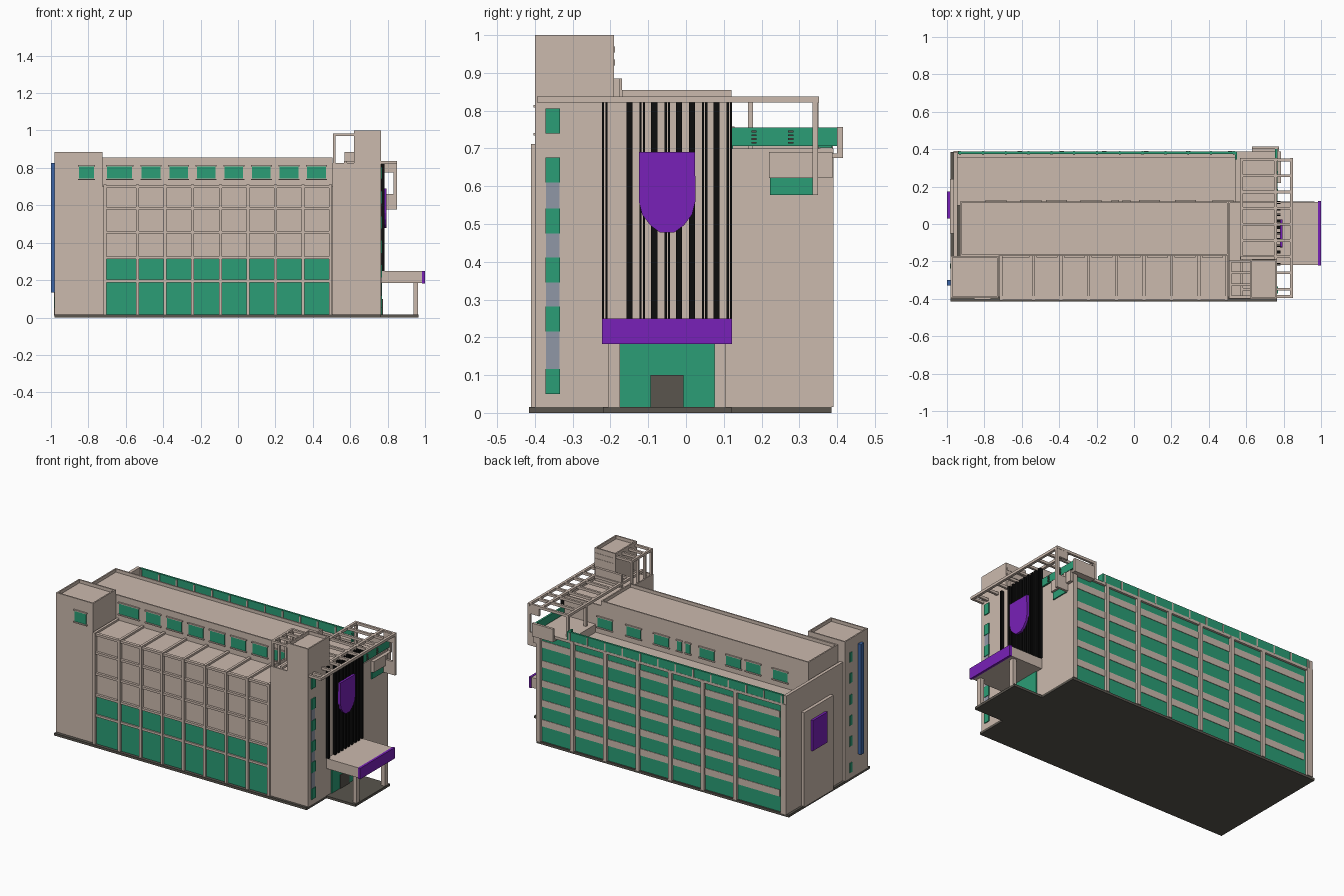
import bpy, bmesh

cube = bpy.data.objects.get("Cube")
if cube:
    bpy.data.objects.remove(cube, do_unlink=True)


def material(name, color):
    m = bpy.data.materials.new(name)
    m.use_nodes = True
    m.diffuse_color = (*color, 1)
    m.node_tree.nodes["Principled BSDF"].inputs["Base Color"].default_value = (*color, 1)
    return m


beige = material("beige_concrete", (0.60, 0.49, 0.42))
green = material("green_glass", (0.024, 0.34, 0.18))
purple = material("purple_panel", (0.19, 0.015, 0.48))
blue = material("blue_strip", (0.045, 0.13, 0.38))
dark = material("dark_base", (0.10, 0.09, 0.075))
grey = material("grey_blue_panel", (0.28, 0.31, 0.38))
black = material("black_fin", (0.004, 0.004, 0.004))


def finish(name, bm, mat):
    bmesh.ops.recalc_face_normals(bm, faces=bm.faces)
    me = bpy.data.meshes.new(name)
    bm.to_mesh(me)
    bm.free()
    me.materials.append(mat)
    ob = bpy.data.objects.new(name, me)
    bpy.context.collection.objects.link(ob)
    return ob


def boxes(name, mat, spans):
    """One object from boxes given as (x range, y range, z range)."""
    bm = bmesh.new()
    for span in spans:
        vs = bmesh.ops.create_cube(bm, size=1)["verts"]
        for v in vs:
            v.co = [(a + b) / 2 + c * (b - a) for c, (a, b) in zip(v.co, span)]
    return finish(name, bm, mat)


def box(name, mat, x, y, z):
    return boxes(name, mat, [(x, y, z)])


def roofed(name, x, y, z, rim=0.012, drop=0.02):
    """Block with a low parapet: the inset top face is sunk."""
    ob = box(name, beige, x, y, z)
    bm = bmesh.new()
    bm.from_mesh(ob.data)
    bm.faces.ensure_lookup_table()
    top = max(bm.faces, key=lambda f: f.calc_center_median().z)
    bmesh.ops.inset_region(bm, faces=[top], thickness=rim)
    inner = bmesh.ops.extrude_face_region(bm, geom=[top])["geom"]
    for v in (g for g in inner if isinstance(g, bmesh.types.BMVert)):
        v.co.z -= drop
    bmesh.ops.delete(bm, geom=[top], context="FACES")
    bm.to_mesh(ob.data)
    bm.free()
    return ob


def around(c, w):
    return (c - w / 2, c + w / 2)


# Ground slab and main masses
boxes("base_slab", dark, [((-0.98, 0.765), (-0.415, 0.385), (0, 0.015)),
                          ((0.76, 0.965), (-0.22, 0.12), (0, 0.015))])
roofed("left_tower", (-0.98, -0.725), (-0.395, -0.17), (0.015, 0.885))
roofed("upper_storey", (-0.93, 0.505), (-0.17, 0.12), (0.015, 0.855))
box("front_block", beige, (-0.73, 0.51), (-0.39, -0.17), (0.015, 0.70))
box("rear_block", beige, (-0.95, 0.55), (0.10, 0.37), (0.015, 0.65))
box("rear_corner_block", beige, (0.54, 0.765), (0.10, 0.37), (0.015, 0.70))
box("left_wall", beige, (-0.965, -0.945), (-0.18, 0.385), (0.015, 0.755))
roofed("entrance_block", (0.505, 0.765), (-0.40, 0.12), (0.015, 0.825))
roofed("stair_tower", (0.62, 0.765), (-0.40, -0.19), (0.80, 1.0))
box("tower_shoulder", beige, (0.57, 0.75), (-0.19, -0.175), (0.80, 0.885))

# Front facade: glass below, recessed panels above, grid of fins and rails
box("front_glazing", green, (-0.71, 0.495), (-0.396, -0.389), (0.015, 0.315))
fin_x = [-0.71] + [-0.537 + i * 0.1475 for i in range(8)]
boxes("front_fins", beige,
      [(around(x, 0.016), (-0.41, -0.17), (0.01, 0.712)) for x in fin_x])
boxes("front_rails", beige,
      [((-0.71, 0.495), (-0.405, -0.385), around(z, 0.014))
       for z in (0.195, 0.32, 0.455, 0.585, 0.70)])

# Upper windows on both long sides, with thin frames
front_windows = [(-0.81, 0.08, -0.395), (-0.633, 0.135, -0.17)]
front_windows += [(-0.465 + i * 0.1475, 0.1, -0.17) for i in range(7)]
boxes("front_upper_windows", green,
      [(around(x, w), around(y, 0.008), (0.742, 0.808)) for x, w, y in front_windows])
boxes("front_window_frames", beige,
      [(around(x, w + 0.012), around(y, 0.018), around(z, 0.007))
       for x, w, y in front_windows for z in (0.738, 0.812)])
rear_windows = [(x, 0.1) for x in (0.475, 0.276, 0.084, -0.23, -0.415, -0.55, -0.737)]
rear_windows += [(-0.04, 0.03), (-0.10, 0.03)]
boxes("rear_upper_windows", green,
      [(around(x, w), around(0.12, 0.008), (0.69, 0.75)) for x, w in rear_windows])
boxes("rear_window_frames", beige,
      [(around(x, w + 0.012), around(0.12, 0.018), around(z, 0.007))
       for x, w in rear_windows for z in (0.686, 0.754)])

# Rear facade: glazing, spandrel bands, fins and glass parapet
box("rear_glazing", green, (-0.93, 0.75), (0.365, 0.374), (0.015, 0.685))
boxes("rear_spandrels", beige,
      [((-0.91, 0.745), (0.365, 0.377), around(0.13 + i * 0.123, 0.042)) for i in range(5)])
rear_fins = [(-0.945, 0.04), (0.75, 0.03)] + [(0.515 - i * 0.225, 0.024) for i in range(6)]
boxes("rear_fins", beige,
      [(around(x, w), (0.36, 0.39), (0.015, 0.70)) for x, w in rear_fins])
box("rear_cornice", beige, (-0.95, 0.765), (0.355, 0.388), (0.685, 0.702))
boxes("rear_parapet_glass", green, [((-0.94, 0.55), (0.375, 0.387), (0.702, 0.755)),
                                    ((0.54, 0.55), (0.345, 0.387), (0.702, 0.755)),
                                    ((0.755, 0.767), (0.12, 0.40), (0.707, 0.755))])
boxes("parapet_posts", beige,
      [(around(-0.93 + i * 0.122, 0.01), (0.37, 0.389), (0.70, 0.75)) for i in range(13)])
boxes("corner_vents", dark,
      [((0.76, 0.771), around(y, 0.014), around(z, 0.005))
       for y in (0.18, 0.277) for z in (0.715, 0.725, 0.735, 0.745)])

# Hanging corner balcony
boxes("corner_balcony", beige, [((0.63, 0.775), (0.40, 0.415), (0.675, 0.757)),
                                ((0.63, 0.775), (0.36, 0.415), (0.675, 0.687)),
                                ((0.765, 0.785), (0.22, 0.388), (0.622, 0.69)),
                                ((0.765, 0.79), (0.335, 0.35), (0.62, 0.69))])
box("balcony_glass", green, (0.763, 0.772), (0.222, 0.336), (0.577, 0.622))
boxes("pergola_end_frame", beige, [((0.832, 0.85), (0.335, 0.35), (0.577, 0.83)),
                                   ((0.77, 0.835), (0.335, 0.35), (0.577, 0.66)),
                                   ((0.77, 0.835), (0.335, 0.35), (0.775, 0.83))])

# Roof pergola and open frame beside the stair tower
boxes("pergola_beams", beige,
      [(around(x, 0.016), (-0.395, 0.352), (0.822, 0.838)) for x in (0.575, 0.757, 0.842)])
boxes("pergola_slats", beige,
      [((0.57, 0.85), around(0.344 - i * 0.0865, 0.014), (0.822, 0.838)) for i in range(9)]
      + [((0.76, 0.85), (-0.395, -0.38), (0.822, 0.838))])
boxes("pergola_posts", beige,
      [(around(0.575, 0.016), around(y, 0.014), (0.69, 0.83)) for y in (0.344, 0.171)])
boxes("tower_frame", beige,
      [((0.507, 0.63), around(y, 0.014), (0.97, 0.985)) for y in (-0.39, -0.325, -0.26, -0.2)]
      + [((0.507, 0.521), around(y, 0.014), (0.81, 0.985)) for y in (-0.39, -0.325, -0.26, -0.2)]
      + [((0.507, 0.521), (-0.395, -0.195), (0.97, 0.985))])
boxes("tower_ledges", beige,
      [((0.63, 0.757), (-0.257, -0.188), around(z, 0.016)) for z in (0.928, 0.962)])

# Entrance side: vertical fins and shield plate
thick = [-0.149, -0.084, -0.018, 0.016, 0.081]
pairs = [-0.215, -0.116, -0.049, 0.049, 0.115]
stripes = [(y, 0.016) for y in thick]
stripes += [(y + s, 0.0055) for y in pairs for s in (-0.0045, 0.0045)]
boxes("black_facade_fins", black,
      [((0.76, 0.782), around(y, w), (0.25, 0.823)) for y, w in stripes])

half = [(0.074, 0.69), (0.075, 0.56), (0.066, 0.525), (0.045, 0.497), (0.02, 0.478)]
outline = [(-0.05 + y, z) for y, z in half] + [(-0.05 - y, z) for y, z in reversed(half)]
bm = bmesh.new()
face = bm.faces.new([bm.verts.new((0.78, y, z)) for y, z in outline])
ext = bmesh.ops.extrude_face_region(bm, geom=[face])["geom"]
bmesh.ops.translate(bm, vec=(0.015, 0, 0),
                    verts=[g for g in ext if isinstance(g, bmesh.types.BMVert)])
finish("shield_plate", bm, purple)

# Entrance canopy, columns and doors
box("canopy", beige, (0.76, 0.988), (-0.218, 0.118), (0.185, 0.248))
box("canopy_fascia", purple, (0.985, 1.0), (-0.222, 0.122), (0.182, 0.25))
boxes("canopy_columns", beige,
      [((0.937, 0.962), around(y, 0.03), (0.01, 0.19)) for y in (-0.19, 0.09)])
box("entrance_glass", green, (0.762, 0.771), (-0.175, 0.075), (0.015, 0.185))
box("entrance_door", dark, (0.765, 0.775), (-0.094, -0.006), (0.015, 0.1))

# Stair window strips on both ends
floors = [0.05, 0.215, 0.345, 0.475, 0.61, 0.74]
box("stair_strip", grey, (0.761, 0.768), (-0.37, -0.335), (0.06, 0.61))
boxes("stair_windows", green,
      [((0.762, 0.771), (-0.372, -0.333), (z, z + 0.066)) for z in floors])
boxes("left_tower_windows", green,
      [((-0.984, -0.976), (-0.237, -0.212), (z, z + 0.06)) for z in floors])

# Left end: raised panel, purple plate and blue strip
box("left_end_panel", beige, (-0.985, -0.96), (-0.05, 0.24), (0.01, 0.60))
box("left_purple_plate", purple, (-1.0, -0.984), (0.03, 0.175), (0.34, 0.53))
box("left_blue_strip", blue, (-1.0, -0.978), (-0.33, -0.30), (0.135, 0.825))
